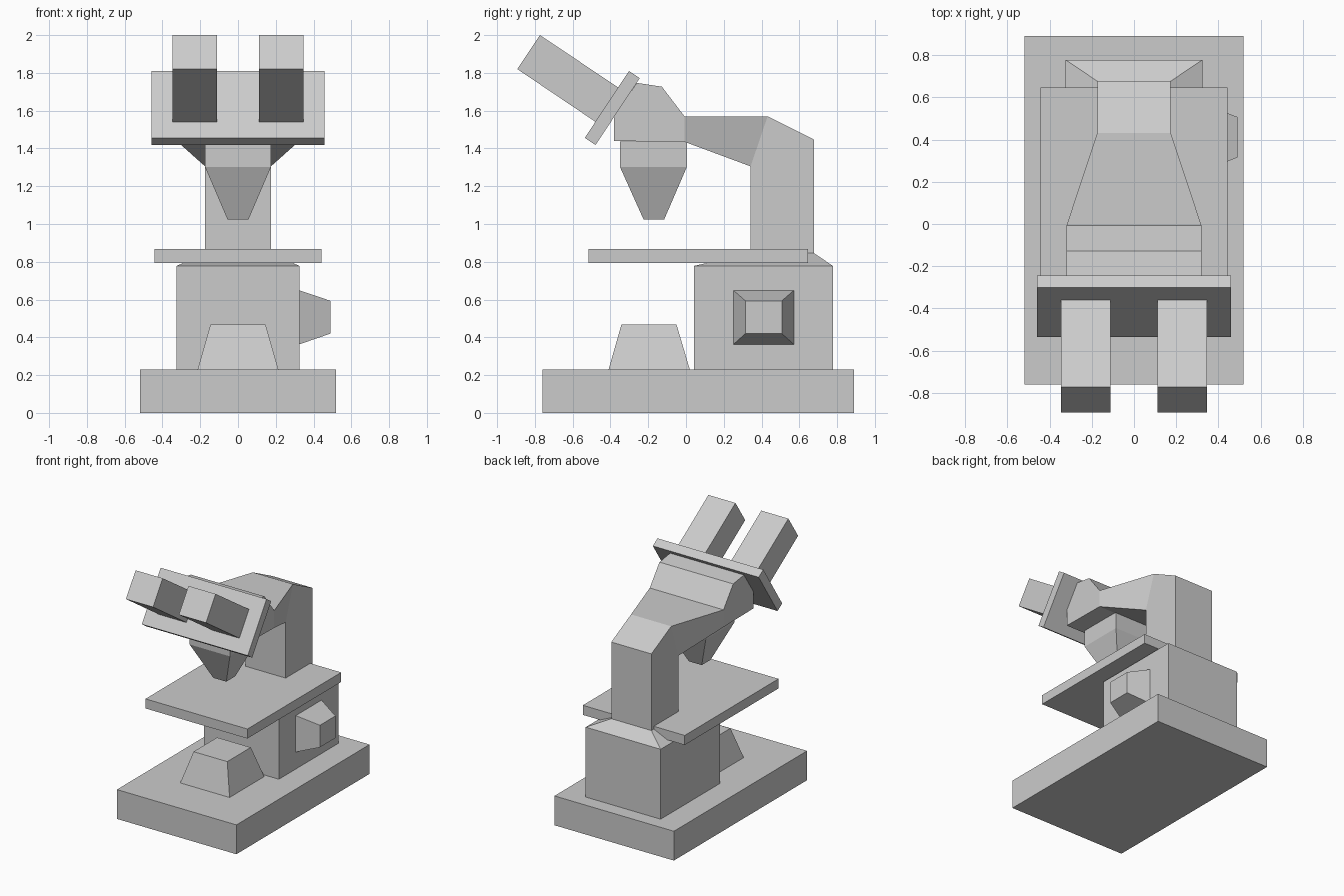
import bpy, bmesh, math
from mathutils import Vector

if "Cube" in bpy.data.objects:
    bpy.data.objects.remove(bpy.data.objects["Cube"])


def loft(name, rings):
    """Skin a chain of four-point rings and cap both ends."""
    bm = bmesh.new()
    loops = [[bm.verts.new(p) for p in ring] for ring in rings]
    for a, b in zip(loops, loops[1:]):
        for i in range(4):
            j = (i + 1) % 4
            bm.faces.new((a[i], a[j], b[j], b[i]))
    bm.faces.new(loops[0])
    bm.faces.new(loops[-1])
    bmesh.ops.remove_doubles(bm, verts=bm.verts, dist=0.0005)
    bmesh.ops.recalc_face_normals(bm, faces=bm.faces)
    mesh = bpy.data.meshes.new(name)
    bm.to_mesh(mesh)
    bm.free()
    obj = bpy.data.objects.new(name, mesh)
    bpy.context.collection.objects.link(obj)
    return obj


def rect(x, y, z):
    """Horizontal rectangle symmetric in x."""
    return [(-x, y[0], z), (x, y[0], z), (x, y[1], z), (-x, y[1], z)]


def rung(w, inner, outer):
    """Ring across x of half width w between two (y, z) points."""
    return [(-w, *inner), (w, *inner), (w, *outer), (-w, *outer)]


def slab(name, x0, x1, side):
    """Extrude a four-point (y, z) side profile across x."""
    return loft(name, [[(x, y, z) for y, z in side] for x in (x0, x1)])


# Base, lamp and stage
loft("base", [rect(0.518, (-0.76, 0.89), z) for z in (0, 0.23)])
loft("lamp_housing", [rect(0.214, (-0.41, 0.02), 0.23),
                      rect(0.146, (-0.342, -0.05), 0.467)])
loft("stage", [rect(0.442, (-0.515, 0.647), z) for z in (0.793, 0.868)])

# Stand: body block, column, flared arm and head in one continuous skin
loft("stand_and_head", [
    rung(0.325, (0.042, 0.23), (0.778, 0.23)),
    rung(0.325, (0.042, 0.778), (0.778, 0.778)),
    rung(0.174, (0.342, 0.846), (0.677, 0.846)),
    rung(0.174, (0.342, 1.305), (0.677, 1.447)),
    rung(0.174, (0.342, 1.305), (0.432, 1.57)),
    rung(0.32, (-0.008, 1.435), (-0.008, 1.57)),
    rung(0.32, (-0.128, 1.437), (-0.128, 1.727)),
    rung(0.32, (-0.26, 1.438), (-0.26, 1.747)),
    rung(0.32, (-0.38, 1.44), (-0.38, 1.57)),
])

# Nosepiece and tapered objective
loft("objective", [rect(0.175, (-0.35, 0.005), 1.437),
                   rect(0.175, (-0.35, 0.005), 1.303),
                   rect(0.056, (-0.225, -0.115), 1.025)])

# Tilted eyepiece plate and the pair of eyepieces
slab("eyepiece_plate", -0.459, 0.459,
     [(-0.302, 1.81), (-0.245, 1.772), (-0.479, 1.418), (-0.536, 1.456)])
for side, s in (("left", -1), ("right", 1)):
    slab(side + "_eyepiece", s * 0.112, s * 0.347,
         [(-0.773, 2.0), (-0.893, 1.82), (-0.478, 1.54), (-0.358, 1.722)])

# Focus knob on the right side
loft("focus_knob", [[(x, y0, z0), (x, y1, z0), (x, y1, z1), (x, y0, z1)]
                    for x, y0, y1, z0, z1 in ((0.322, 0.25, 0.572, 0.362, 0.65),
                                              (0.49, 0.315, 0.507, 0.42, 0.593))])
